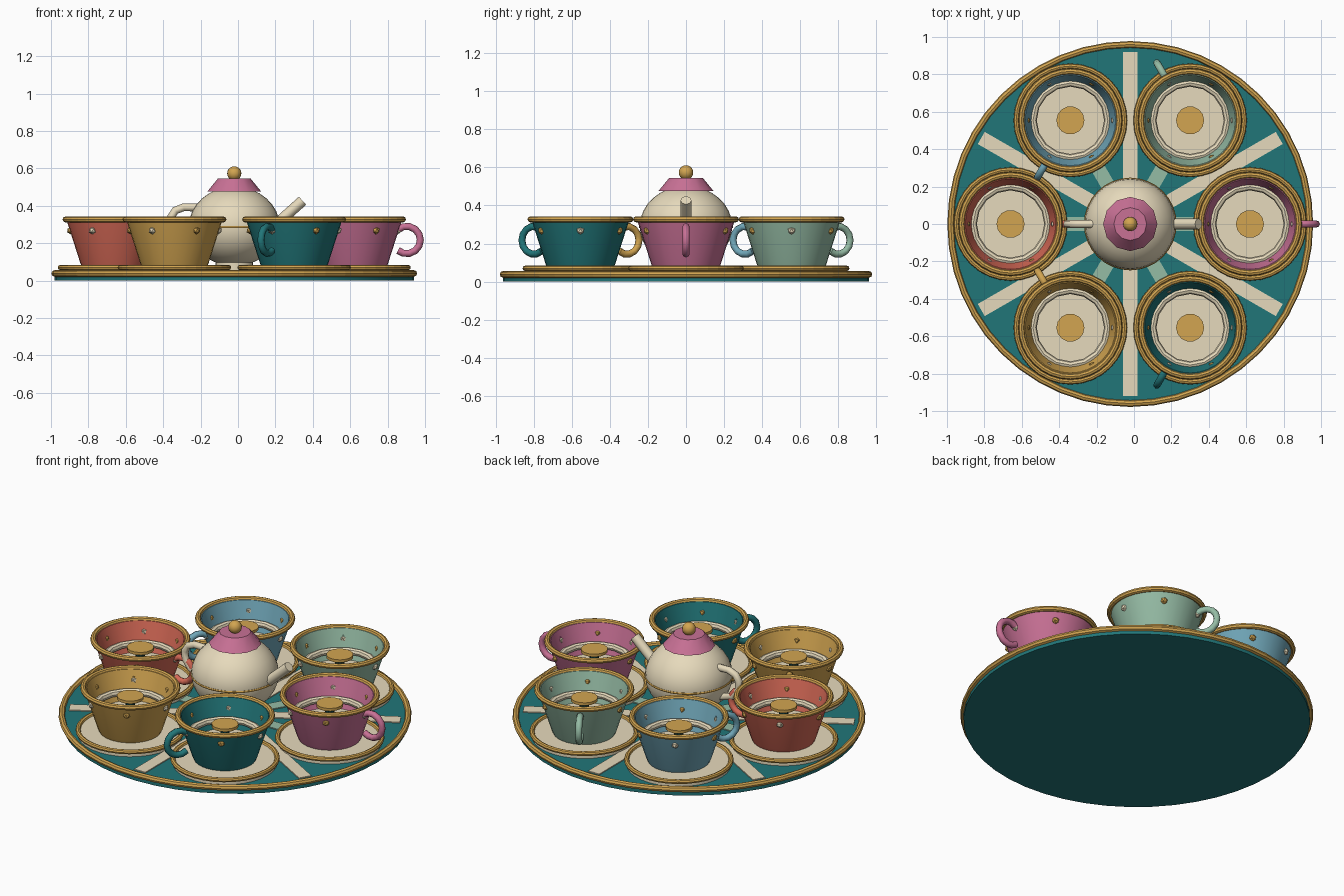
import bpy, math
from math import cos, sin, pi, radians
from mathutils import Vector

if "Cube" in bpy.data.objects:
    bpy.data.objects.remove(bpy.data.objects["Cube"])

CX = -0.02  # ride axis


def material(name, rgb):
    m = bpy.data.materials.new(name)
    m.diffuse_color = (*[c ** 2.2 for c in rgb], 1)
    m.use_nodes = True
    m.node_tree.nodes["Principled BSDF"].inputs["Base Color"].default_value = m.diffuse_color
    return m


TEAL = material("teal", (0.15, 0.46, 0.47))
DARK = material("dark_teal", (0.08, 0.24, 0.25))
GOLD = material("gold", (0.82, 0.64, 0.32))
CREAM = material("cream", (0.90, 0.85, 0.73))
PINK = material("pink", (0.78, 0.44, 0.58))
RED = material("red", (0.83, 0.41, 0.34))
BLUE = material("blue", (0.44, 0.65, 0.72))
GREEN = material("green", (0.58, 0.73, 0.64))


def finish(ob, name, mat, smooth=True):
    ob.name = name
    ob.data.materials.clear()
    ob.data.materials.append(mat)
    if smooth:
        bpy.ops.object.select_all(action='DESELECT')
        ob.select_set(True)
        bpy.context.view_layer.objects.active = ob
        bpy.ops.object.shade_smooth_by_angle(angle=radians(28))
    return ob


def lathe(name, profile, loc, mat, n=32):
    """Revolve (radius, z) points about z; radius 0 closes an end."""
    verts, rings, faces = [], [], []
    for r, z in profile:
        k = 1 if r == 0 else n
        rings.append([len(verts) + i for i in range(k)])
        verts += [(r * cos(2 * pi * i / n), r * sin(2 * pi * i / n), z) for i in range(k)]
    for a, b in zip(rings, rings[1:]):
        for i in range(n):
            j = (i + 1) % n
            f = [a[i % len(a)], a[j % len(a)], b[j % len(b)], b[i % len(b)]]
            faces.append(list(dict.fromkeys(f)))
    me = bpy.data.meshes.new(name)
    me.from_pydata(verts, [], faces)
    ob = bpy.data.objects.new(name, me)
    bpy.context.collection.objects.link(ob)
    ob.location = loc
    return finish(ob, name, mat)


def disc(name, r, z0, z1, loc, mat, n=32):
    return lathe(name, [(0, z0), (r, z0), (r, z1), (0, z1)], loc, mat, n)


def ring(name, R, r, loc, mat, n=32, m=8):
    bpy.ops.mesh.primitive_torus_add(major_radius=R, minor_radius=r, major_segments=n,
                                     minor_segments=m, location=loc)
    return finish(bpy.context.object, name, mat, False)


def tube(name, pts, r, mat):
    cu = bpy.data.curves.new(name, 'CURVE')
    cu.dimensions = '3D'
    cu.bevel_depth = r
    cu.bevel_resolution = 2
    cu.use_fill_caps = True
    sp = cu.splines.new('POLY')
    sp.points.add(len(pts) - 1)
    for p, q in zip(sp.points, pts):
        p.co = (*q, 1)
    ob = bpy.data.objects.new(name, cu)
    bpy.context.collection.objects.link(ob)
    cu.materials.append(mat)
    return ob


# Turntable platform with gold edge
disc("platform", 0.96, 0.0, 0.04, (CX, 0, 0), TEAL, 48)
ring("platform_rim", 0.96, 0.018, (CX, 0, 0.038), GOLD, 48)

# Painted rays: cream between the cups, green beneath them
for i in range(12):
    a = i * pi / 6
    bpy.ops.mesh.primitive_cube_add(size=1, location=(CX + 0.51 * cos(a), 0.51 * sin(a), 0.041),
                                    rotation=(0, 0, a))
    bpy.context.object.scale = (0.82, 0.075, 0.01)
    finish(bpy.context.object, f"ray_{i}", CREAM if i % 2 else GREEN, False)


def cup(i, mat):
    a = i * pi / 3
    c = Vector((CX + 0.64 * cos(a), 0.64 * sin(a), 0))
    up = lambda z: c + Vector((0, 0, z))
    # saucer
    disc(f"saucer_{i}", 0.29, 0.04, 0.07, c, CREAM)
    ring(f"saucer_rim_{i}", 0.29, 0.014, up(0.07), GOLD)
    # bowl
    lathe(f"cup_{i}", [(0, 0.065), (0.17, 0.065), (0.182, 0.09), (0.258, 0.328),
                       (0.242, 0.328), (0.17, 0.1), (0, 0.1)], c, mat)
    ring(f"cup_rim_{i}", 0.262, 0.016, up(0.327), GOLD)
    # seat, floor and turning wheel
    ring(f"seat_{i}", 0.2, 0.02, up(0.21), CREAM, 16)
    disc(f"cup_floor_{i}", 0.19, 0.13, 0.16, c, CREAM, 24)
    disc(f"wheel_post_{i}", 0.026, 0.15, 0.27, c, DARK, 10)
    disc(f"wheel_{i}", 0.075, 0.263, 0.28, c, GOLD, 14)
    # side handle, turned at twice the cup's own angle
    d = Vector((cos(2 * a), sin(2 * a), 0))
    pts = []
    for k in range(11):
        t = radians(-130 + 26 * k)
        pts.append(c + d * (0.282 + 0.073 * cos(t)) + Vector((0, 0, 0.217 + 0.073 * sin(t))))
    tube(f"cup_handle_{i}", pts, 0.019, mat)
    # bulbs set into the wall
    for k in range(6):
        b = k * pi / 3
        bpy.ops.mesh.primitive_ico_sphere_add(
            subdivisions=1, radius=0.021,
            location=c + Vector((0.235 * cos(b), 0.235 * sin(b), 0.268)))
        finish(bpy.context.object, f"bulb_{i}_{k}", GOLD if k % 2 else CREAM, False)


for i, m in enumerate((PINK, GREEN, BLUE, RED, GOLD, TEAL)):
    cup(i, m)

# Central teapot
disc("teapot_foot", 0.1, 0.04, 0.11, (CX, 0, 0), CREAM, 24)
bpy.ops.mesh.primitive_uv_sphere_add(segments=32, ring_count=16, radius=1, location=(CX, 0, 0.29))
bpy.context.object.scale = (0.243, 0.243, 0.212)
finish(bpy.context.object, "teapot_body", CREAM)
ring("teapot_band", 0.241, 0.007, (CX, 0, 0.287), GOLD, 32, 6)
lathe("teapot_lid", [(0, 0.475), (0.145, 0.475), (0.088, 0.545), (0, 0.545)], (CX, 0, 0), PINK, 12)
bpy.ops.mesh.primitive_uv_sphere_add(segments=16, ring_count=10, radius=0.038, location=(CX, 0, 0.573))
finish(bpy.context.object, "lid_knob", GOLD)
tube("teapot_spout", [(0.17, 0, 0.27), (0.345, 0, 0.427)], 0.029, CREAM)
tube("teapot_handle", [(x, 0, z) for x, z in ((-0.18, 0.39), (-0.29, 0.392), (-0.335, 0.375),
     (-0.358, 0.34), (-0.355, 0.29), (-0.32, 0.24), (-0.22, 0.21))], 0.021, CREAM)
